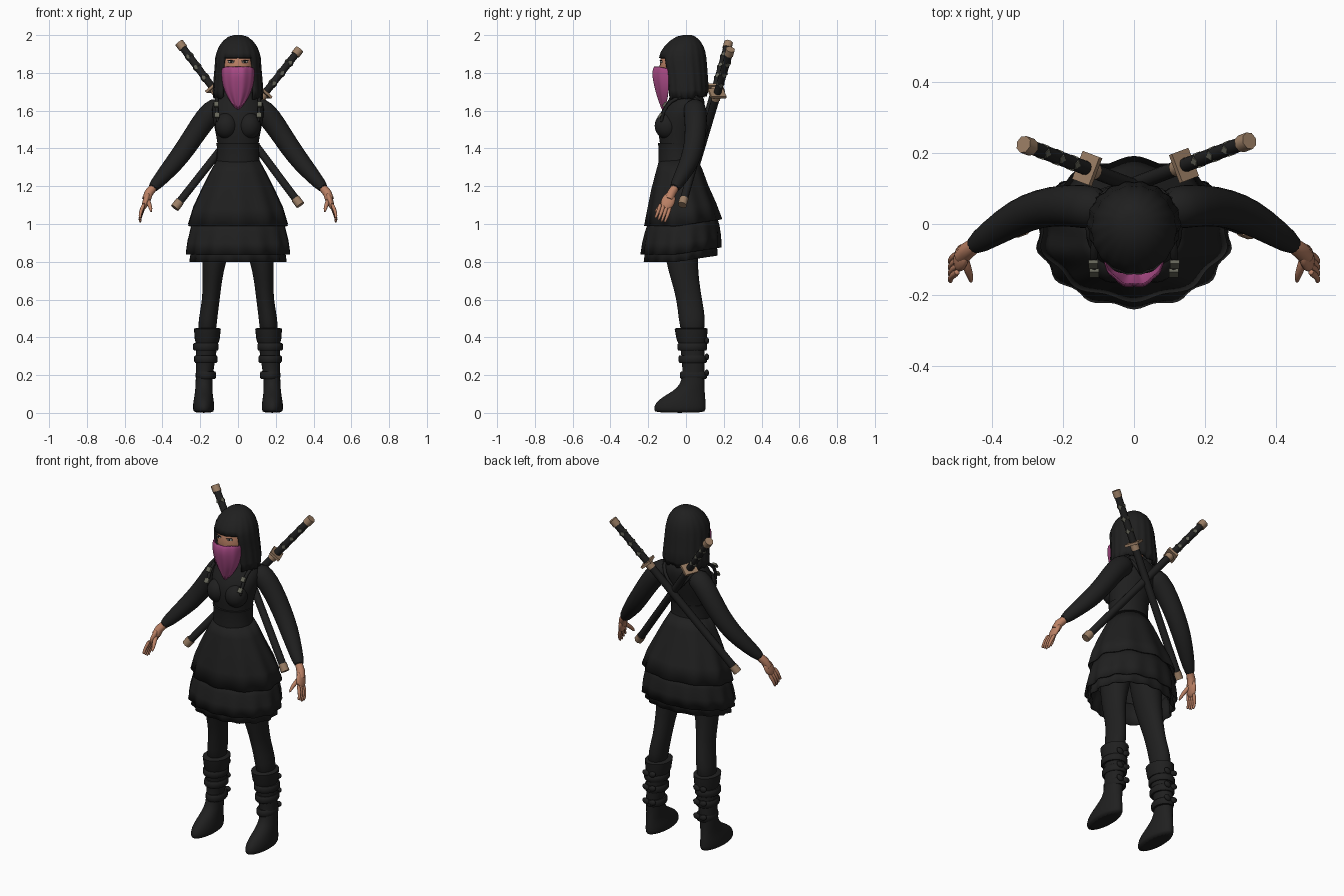
import bpy, bmesh, random
from math import sin, cos, pi
from mathutils import Vector, Matrix, Euler

random.seed(4)
if "Cube" in bpy.data.objects:
    bpy.data.objects.remove(bpy.data.objects["Cube"])


def material(name, rgb):
    m = bpy.data.materials.new(name)
    m.use_nodes = True
    m.diffuse_color = (*rgb, 1)
    node = m.node_tree.nodes["Principled BSDF"]
    node.inputs["Base Color"].default_value = (*rgb, 1)
    node.inputs["Roughness"].default_value = 0.8
    return m


BLACK = material("black cloth", (0.014, 0.014, 0.014))
SKIN = material("skin", (0.5, 0.22, 0.13))
PINK = material("pink cloth", (0.4, 0.07, 0.24))
TAN = material("tan fittings", (0.33, 0.21, 0.13))
METAL = material("dull metal", (0.13, 0.13, 0.1))
WHITE = material("eye white", (0.6, 0.55, 0.5))


def finish(name, bm, mat, mirror=False, subsurf=0, thick=0, angle=0.9):
    bmesh.ops.recalc_face_normals(bm, faces=bm.faces)
    me = bpy.data.meshes.new(name)
    bm.to_mesh(me)
    bm.free()
    me.materials.append(mat)
    me.shade_smooth()
    me.set_sharp_from_angle(angle=angle)
    ob = bpy.data.objects.new(name, me)
    bpy.context.collection.objects.link(ob)
    if thick:
        ob.modifiers.new("thickness", "SOLIDIFY").thickness = thick
    if mirror:
        ob.modifiers.new("mirror", "MIRROR").use_mirror_merge = False
    if subsurf:
        s = ob.modifiers.new("smooth", "SUBSURF")
        s.levels = s.render_levels = subsurf
    return ob


def skin_rings(rings, caps=True, closed=True):
    """Bridge equal-length rings of points into a surface."""
    bm = bmesh.new()
    vs = [[bm.verts.new(p) for p in r] for r in rings]
    n = len(vs[0])
    for a, b in zip(vs, vs[1:]):
        for i in range(n if closed else n - 1):
            j = (i + 1) % n
            bm.faces.new((a[i], a[j], b[j], b[i]))
    if caps:
        bm.faces.new(vs[0])
        bm.faces.new(vs[-1])
    return bm


def body_rings(rows, n=20, pleats=0, amp=0.0, phase=0.0):
    """Rows are (z, centre x, front y, back y, half width)."""
    rings = []
    for k, (z, cx, front, back, rx) in enumerate(rows):
        ring = []
        for i in range(n):
            t = 2 * pi * i / n
            s = 1 + amp * k / (len(rows) - 1) * cos(pleats * t + phase) if pleats else 1
            ring.append((cx + rx * s * cos(t), (front + back) / 2 + (back - front) / 2 * s * sin(t), z))
        rings.append(ring)
    return rings


def tube(name, path, mat, n=10, **kw):
    """Path points are (x, y, z, radius)."""
    pts = [Vector(p[:3]) for p in path]
    rings = []
    for i, p in enumerate(pts):
        d = pts[min(i + 1, len(pts) - 1)] - pts[max(i - 1, 0)]
        q = d.to_track_quat("Z", "Y")
        r = path[i][3]
        rings.append([p + q @ Vector((r * cos(2 * pi * k / n), r * sin(2 * pi * k / n), 0)) for k in range(n)])
    return finish(name, skin_rings(rings), mat, **kw)


def ball(name, loc, size, mat, rot=(0, 0, 0), **kw):
    bm = bmesh.new()
    m = Matrix.LocRotScale(Vector(loc), Euler(rot), Vector(size))
    bmesh.ops.create_uvsphere(bm, u_segments=20, v_segments=12, radius=1, matrix=m)
    return finish(name, bm, mat, **kw)


def boxes(name, mats, mat, **kw):
    bm = bmesh.new()
    for m in mats:
        bmesh.ops.create_cube(bm, size=1, matrix=m)
    return finish(name, bm, mat, **kw)


# Torso and waistband
torso = [(1.32, 0, -.13, .05, .11), (1.4, 0, -.135, .045, .105), (1.46, 0, -.145, .06, .116),
         (1.52, 0, -.15, .08, .128), (1.58, 0, -.145, .095, .14), (1.64, 0, -.105, .105, .14),
         (1.68, 0, -.08, .09, .1), (1.71, 0, -.08, .05, .055), (1.76, 0, -.08, .03, .05)]
finish("torso", skin_rings(body_rings(torso)), BLACK, subsurf=1)
ball("bust", (.06, -.1, 1.52), (.062, .066, .07), BLACK, mirror=True)
band = [(1.32, 0, -.145, .055, .115), (1.35, 0, -.146, .055, .113), (1.41, 0, -.146, .052, .112), (1.43, 0, -.15, .055, .116)]
finish("waistband", skin_rings(body_rings(band, 32)), BLACK)

# Three skirt tiers, each pleated toward its hem
tiers = {
    "skirt_upper": ([(1.34, 0, -.142, .055, .112), (1.27, 0, -.16, .085, .15), (1.18, 0, -.182, .115, .195),
                     (1.08, 0, -.2, .155, .24), (.99, 0, -.215, .185, .265)], 10, .035),
    "skirt_middle": ([(1.04, 0, -.19, .155, .235), (.96, 0, -.215, .175, .255), (.9, 0, -.228, .182, .268),
                      (.84, 0, -.235, .182, .274)], 14, .03),
    "skirt_hem": ([(.92, 0, -.2, .15, .235), (.85, 0, -.218, .165, .25), (.8, 0, -.222, .165, .254)], 16, .03),
}
for name, (rows, pleats, amp) in tiers.items():
    bm = skin_rings(body_rings(rows, 96, pleats, amp, pi), caps=False)
    for v in bm.verts:          # hems rise toward the back
        v.co.z += .03 * max(0, v.co.y + .05) / .2
    finish(name, bm, BLACK, thick=.008)

# Legs and boots
leg = [(.4, .166, -.025, .095, .05), (.5, .16, -.04, .105, .05), (.6, .142, -.05, .085, .046),
       (.7, .137, -.078, .07, .052), (.8, .126, -.108, .062, .062), (.92, .11, -.12, .07, .085), (1.1, .08, -.12, .07, .08)]
finish("legs", skin_rings(body_rings(leg)), BLACK, mirror=True, subsurf=1)
boot = [(0, .182, -.165, .1, .05), (.015, .182, -.172, .106, .057), (.05, .182, -.168, .106, .057),
        (.085, .182, -.125, .103, .05), (.115, .181, -.07, .1, .047), (.15, .18, -.028, .098, .045),
        (.22, .177, -.017, .1, .046), (.3, .17, -.025, .1, .054), (.38, .165, -.035, .1, .058), (.44, .162, -.05, .108, .063)]
finish("boots", skin_rings(body_rings(boot)), BLACK, mirror=True, subsurf=1)
cuff = [(.37, .164, -.042, .106, .06), (.39, .163, -.05, .11, .066), (.445, .162, -.06, .115, .071), (.45, .162, -.05, .105, .06)]
finish("boot_cuffs", skin_rings(body_rings(cuff, 24)), BLACK, mirror=True)
for z, grow in ((.2, -.008), (.285, 0), (.35, .006)):
    rows = [(z + dz, .17, -.034 - grow - g, .106 + g, .056 + grow + g)
            for dz, g in ((-.02, 0), (-.012, .006), (.012, .006), (.02, 0))]
    finish("boot_strap", skin_rings(body_rings(rows, 24)), BLACK, mirror=True)
for z in (.2, .285, .37):
    for side in (-1, 1):
        ball("boot_bow", (.17 + side * .022, .11, z + .012), (.022, .012, .017), BLACK, (0, side * -.4, 0), mirror=True)

# Arms and hands
tube("arms", [(.08, .04, 1.625, .06), (.14, .05, 1.6, .064), (.2, .053, 1.52, .06), (.265, .045, 1.42, .056),
              (.33, .02, 1.33, .053), (.4, -.025, 1.25, .041), (.465, -.07, 1.175, .029)], BLACK, 14, mirror=True, subsurf=1)
tube("wrists", [(.45, -.06, 1.19, .022), (.472, -.076, 1.165, .024), (.485, -.09, 1.13, .024)], SKIN, mirror=True)
ball("palms", (.488, -.095, 1.12), (.017, .036, .052), SKIN, (-.4, -.3, 0), mirror=True)
for i in range(4):
    y, z = -.082 - .017 * i, 1.085 + .006 * i
    tube("finger", [(.495, y, z + .01, .012), (.515, y - .014, z - .035, .0105),
                    (.52, y - .026, z - .065, .009), (.516, y - .032, z - .083 + .006 * abs(i - 1), .005)],
         SKIN, 8, mirror=True, subsurf=1)
tube("thumbs", [(.48, -.09, 1.135, .014), (.47, -.128, 1.105, .013), (.461, -.15, 1.08, .01), (.46, -.165, 1.062, .005)],
     SKIN, 8, mirror=True, subsurf=1)

# Head, eyes and brows
ball("head", (0, -.04, 1.83), (.088, .1, .14), SKIN)
ball("eye", (.036, -.131, 1.858), (.017, .005, .006), WHITE, (0, 0, .2), mirror=True)
ball("pupil", (.036, -.135, 1.858), (.006, .003, .006), BLACK, mirror=True)
ball("eyelid", (.037, -.133, 1.865), (.021, .005, .003), BLACK, (0, -.1, .2), mirror=True)

# Bobbed hair with a fringe and an opening for the face
hair = [(2.0, 0, -.015, .03, .02), (1.992, 0, -.05, .05, .05), (1.97, 0, -.085, .075, .078), (1.94, 0, -.115, .093, .1),
        (1.91, 0, -.135, .103, .112), (1.88, 0, -.143, .108, .119), (1.83, 0, -.135, .112, .122),
        (1.77, 0, -.125, .116, .127), (1.71, 0, -.122, .12, .131), (1.67, 0, -.115, .108, .13)]
bm = skin_rings(body_rings(hair, 72, 18, .025), caps=False)
bm.faces.new([v for v in bm.verts if v.co.z > 1.999])
gap = [f for f in bm.faces if f.calc_center_median().z < 1.88 and f.calc_center_median().y < 0
       and abs(f.calc_center_median().x) < .08]
bmesh.ops.delete(bm, geom=gap, context="FACES")
for v in bm.verts:              # ragged tips
    if v.co.z < 1.68:
        v.co.z += random.uniform(-.012, .008) + .1 * max(0, v.co.y)
finish("hair", bm, BLACK, thick=.02, angle=1.2)

# Face scarf, a draped sheet narrowing to a point
scarf = [(1.835, .088, -.172, .09), (1.8, .088, -.183, .095), (1.75, .085, -.174, .085), (1.7, .072, -.162, .07),
         (1.65, .045, -.145, .045), (1.6, .006, -.125, .01)]
rings = []
for k, (z, w, front, depth) in enumerate(scarf):
    rings.append([])
    for i in range(25):
        t = (i / 24 - .5) * pi
        lift = (.012 * cos(t) ** 8 - .012 * cos(2 * t) ** 2) if k == 0 else 0
        rings[-1].append((w * sin(t), front + depth * (1 - cos(t)) + .003 * cos(9 * t), z + lift))
finish("face_scarf", skin_rings(rings, False, False), PINK, thick=.006, subsurf=1)

# Shoulder harness
tube("harness", [(.105, -.13, 1.53, .011), (.115, -.125, 1.59, .011), (.113, -.085, 1.655, .011), (.11, 0, 1.685, .011),
                 (.1, .085, 1.65, .011), (.05, .105, 1.58, .011), (0, .095, 1.53, .011)], BLACK, 8, mirror=True, subsurf=1)
boxes("harness_buckles", [Matrix.LocRotScale(Vector(p), Euler((-.6, 0, 0)), Vector((.026, .012, .028)))
                          for p in ((.112, -.138, 1.575), (.115, -.114, 1.633))], METAL, mirror=True)


# Two crossed swords in scabbards
def sword(side, top, tail):
    top, tail = Vector(top), Vector(tail)
    q = (tail - top).to_track_quat("Z", "Y")

    def rod(part, a, b, r, mat, n=12):
        tube(f"{side}_{part}", [(*top.lerp(tail, f), r) for f in (a, b)], mat, n)

    def block(f, size, turn=(0, 0, 0)):
        return Matrix.LocRotScale(top.lerp(tail, f), q @ Euler(turn).to_quaternion(), Vector(size))

    rod("pommel", 0, .035, .025, TAN, 8)
    rod("handle", .03, .28, .02, BLACK)
    rod("collar", .285, .315, .024, TAN)
    rod("scabbard", .3, .97, .021, BLACK)
    rod("scabbard_tip", .96, 1, .025, TAN, 8)
    boxes(f"{side}_guard", [block(.28, (.085, .065, .014))], TAN)
    marks = [block(f, s, t) for f in (.085, .15, .215)
             for s, t in (((.019, .043, .019), (0, pi / 4, 0)), ((.043, .019, .019), (pi / 4, 0, 0)))]
    boxes(f"{side}_handle_marks", marks, METAL)


sword("right_sword", (-.312, .225, 1.96), (.33, -.02, 1.1))
sword("left_sword", (.326, .235, 1.925), (-.335, -.015, 1.085))
